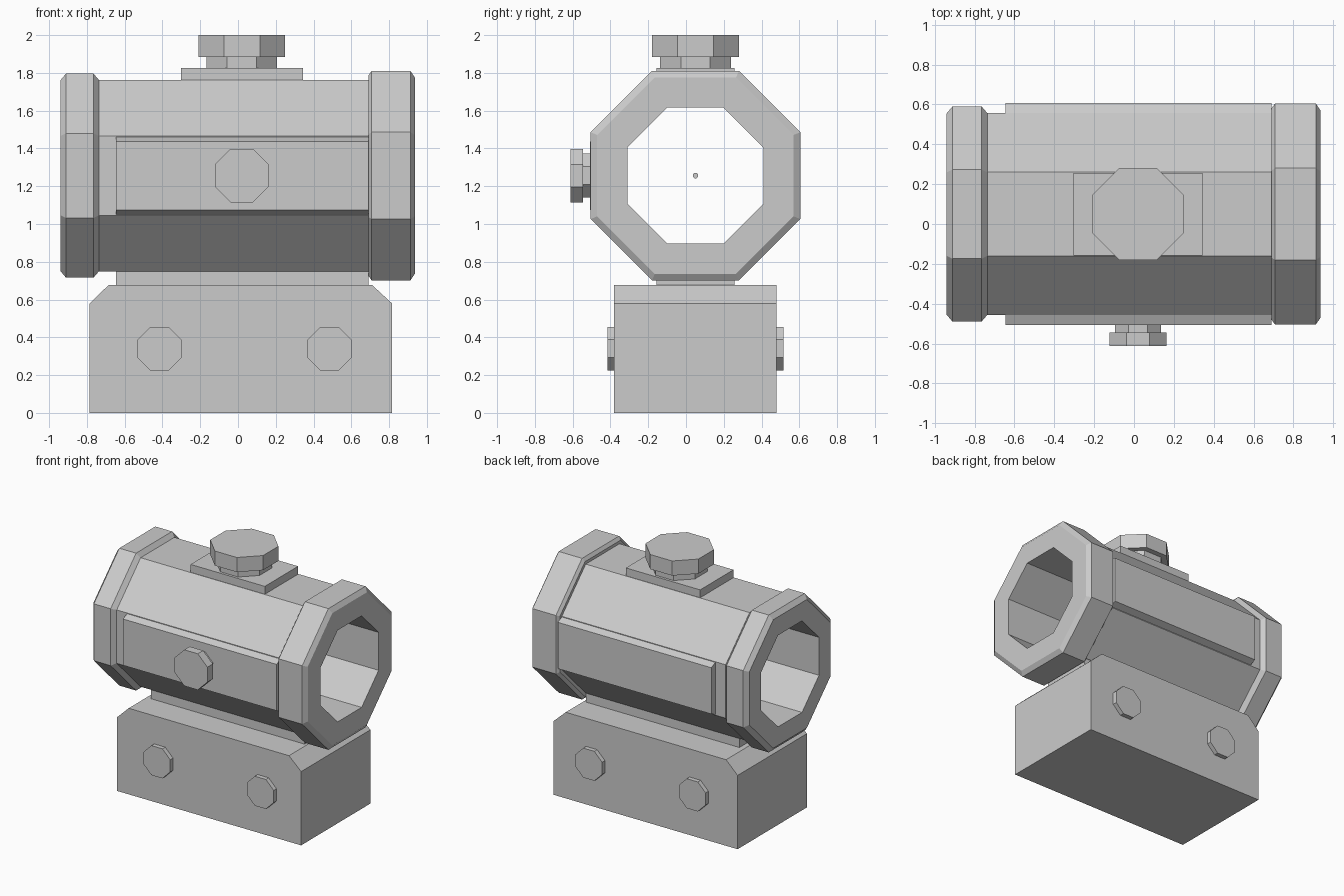
import bpy, bmesh
from math import pi, cos, sin
from mathutils import Matrix, Vector

default = bpy.data.objects.get("Cube")
if default:
    bpy.data.objects.remove(default, do_unlink=True)

grey = bpy.data.materials.new("plain_grey")
grey.use_nodes = True
COLOR = (0.6, 0.6, 0.6, 1)
grey.diffuse_color = COLOR
grey.node_tree.nodes["Principled BSDF"].inputs["Base Color"].default_value = COLOR

SIDES = 8
FLAT = cos(pi / SIDES)      # flat distance over corner distance
CY, CZ = 0.05, 1.256        # tube axis
KNOB_X = 0.02
BORE = 0.36


def finish(name, bm):
    bmesh.ops.recalc_face_normals(bm, faces=bm.faces)
    mesh = bpy.data.meshes.new(name)
    bm.to_mesh(mesh)
    bm.free()
    mesh.materials.append(grey)
    obj = bpy.data.objects.new(name, mesh)
    bpy.context.collection.objects.link(obj)
    return obj


def octagon_lathe(name, profile):
    """Revolve a closed (x, flat distance) profile round the tube axis."""
    bm = bmesh.new()
    rings = []
    for i in range(SIDES):
        a = (i + 0.5) * 2 * pi / SIDES
        rings.append([bm.verts.new((x, CY + r / FLAT * cos(a), CZ + r / FLAT * sin(a)))
                      for x, r in profile])
    n = len(profile)
    for i in range(SIDES):
        a, b = rings[i], rings[(i + 1) % SIDES]
        for j in range(n):
            k = (j + 1) % n
            bm.faces.new((a[j], a[k], b[k], b[j]))
    return finish(name, bm)


def octagon_disc(name, start, end, flat):
    """Eight-sided disc with flats square to the axes, from start to end."""
    start, end = Vector(start), Vector(end)
    axis = end - start
    turn = axis.to_track_quat('Z', 'Y').to_matrix().to_4x4()
    place = Matrix.Translation((start + end) / 2) @ turn @ Matrix.Rotation(pi / SIDES, 4, 'Z')
    bm = bmesh.new()
    bmesh.ops.create_cone(bm, cap_ends=True, segments=SIDES, radius1=flat / FLAT,
                          radius2=flat / FLAT, depth=axis.length, matrix=place)
    return finish(name, bm)


def prism(name, outline, axis, lo, hi):
    """Extrude a 2D outline along x (outline in y, z) or y (outline in x, z)."""
    bm = bmesh.new()
    if axis == 'x':
        pts = [(lo, u, v) for u, v in outline]
        move = (hi - lo, 0, 0)
    else:
        pts = [(u, lo, v) for u, v in outline]
        move = (0, hi - lo, 0)
    face = bm.faces.new([bm.verts.new(p) for p in pts])
    out = bmesh.ops.extrude_face_region(bm, geom=[face], use_keep_orig=True)
    bmesh.ops.translate(bm, vec=move,
                        verts=[g for g in out["geom"] if isinstance(g, bmesh.types.BMVert)])
    return finish(name, bm)


def rect(u0, u1, v0, v1):
    return [(u0, v0), (u1, v0), (u1, v1), (u0, v1)]


# Hollow tube and its two bevelled end rings
octagon_lathe("tube", [(-0.735, BORE), (-0.735, 0.507), (0.69, 0.507), (0.69, BORE)])
octagon_lathe("left_end_ring", [(0.69, BORE), (0.69, 0.53), (0.708, 0.555), (0.912, 0.555),
                                (0.936, 0.52), (0.936, BORE)])
octagon_lathe("right_end_ring", [(-0.94, BORE), (-0.94, 0.505), (-0.911, 0.54),
                                 (-0.765, 0.54), (-0.735, 0.505), (-0.735, BORE)])

# Tapered side plates
for name, s in (("front_side_plate", -1), ("back_side_plate", 1)):
    inner, outer = CY + s * 0.5, CY + s * 0.557
    prism(name, [(inner, CZ - 0.208), (outer, CZ - 0.182),
                 (outer, CZ + 0.182), (inner, CZ + 0.208)], 'x', -0.645, 0.69)

# Base block with sloped top ends, and the neck that carries the tube
prism("base_block", [(-0.785, 0), (0.815, 0), (0.815, 0.58), (0.71, 0.677),
                     (-0.685, 0.677), (-0.785, 0.58)], 'y', -0.38, 0.48)
prism("neck", rect(-0.157, 0.257, 0.67, 0.755), 'x', -0.645, 0.69)

# Base bolts on both faces
for x, side in ((-0.415, "right"), (0.485, "left")):
    octagon_disc("front_bolt_" + side, (x, -0.37, 0.34), (x, -0.415, 0.34), 0.116)
    octagon_disc("back_bolt_" + side, (x, 0.47, 0.34), (x, 0.515, 0.34), 0.116)

# Top knob on its plate
prism("top_plate", rect(-0.157, 0.257, 1.755, 1.825), 'x', -0.303, 0.343)
octagon_disc("top_knob_stem", (KNOB_X, CY, 1.82), (KNOB_X, CY, 1.89), 0.187)
octagon_disc("top_knob", (KNOB_X, CY, 1.885), (KNOB_X, CY, 2.0), 0.23)

# Front knob
octagon_disc("front_knob_stem", (KNOB_X, -0.5, CZ), (KNOB_X, -0.55, CZ), 0.116)
octagon_disc("front_knob", (KNOB_X, -0.545, CZ), (KNOB_X, -0.612, CZ), 0.142)

# Small aiming dot on the tube axis
octagon_disc("aiming_dot", (0, CY, CZ), (0.005, CY, CZ), 0.014)
